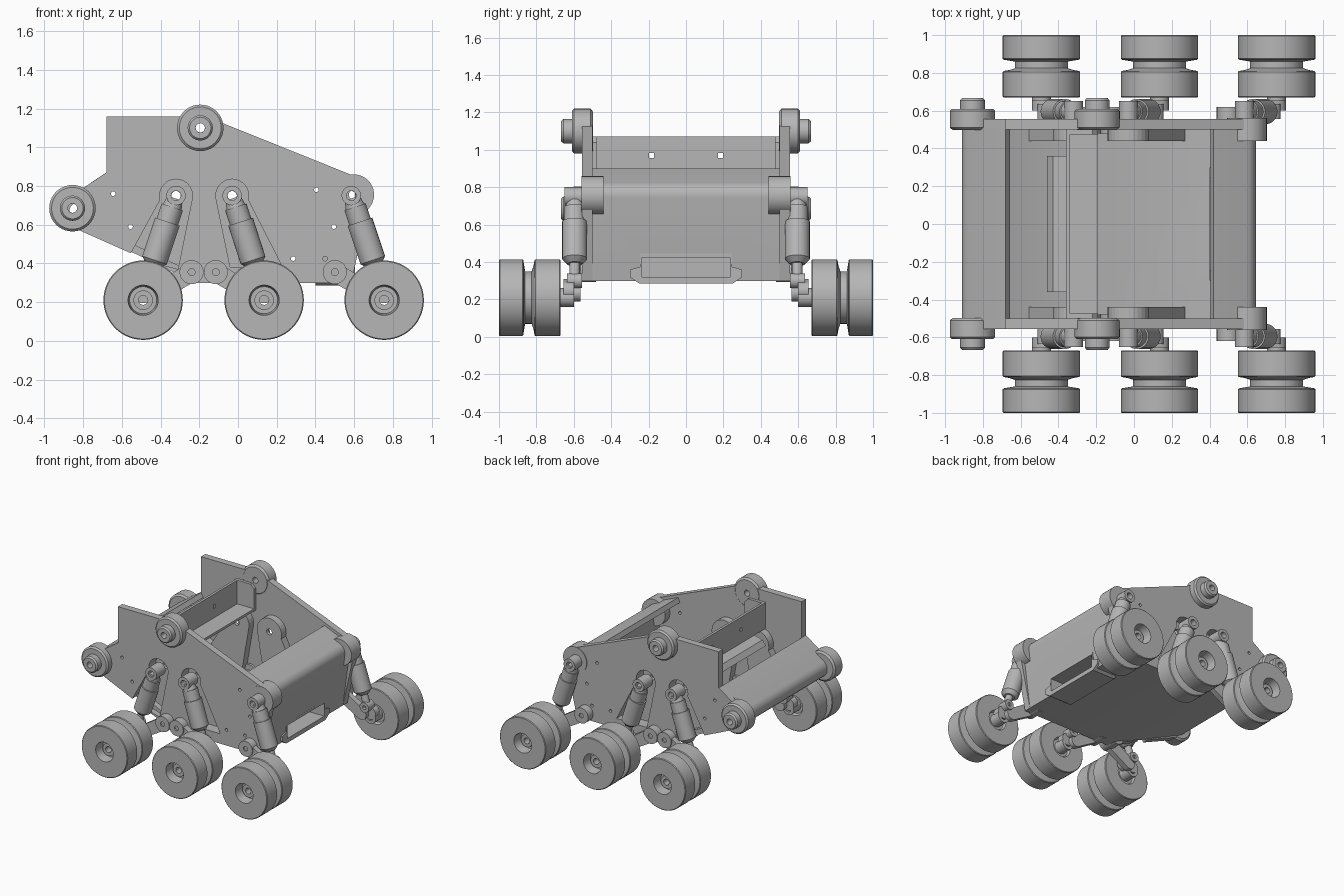
import bpy, bmesh, math
from mathutils import Vector

old = bpy.data.objects.get("Cube")
if old:
    bpy.data.objects.remove(old)

GREY = (0.47, 0.47, 0.47, 1)
mat = bpy.data.materials.new("plain_grey")
mat.use_nodes = True
mat.diffuse_color = GREY
mat.node_tree.nodes["Principled BSDF"].inputs["Base Color"].default_value = GREY


def finish(name, bm, smooth=True, mirror=True):
    bmesh.ops.recalc_face_normals(bm, faces=bm.faces)
    me = bpy.data.meshes.new(name)
    bm.to_mesh(me)
    bm.free()
    me.materials.append(mat)
    ob = bpy.data.objects.new(name, me)
    bpy.context.collection.objects.link(ob)
    if smooth:
        bpy.ops.object.select_all(action='DESELECT')
        ob.select_set(True)
        bpy.context.view_layer.objects.active = ob
        bpy.ops.object.shade_smooth_by_angle(angle=math.radians(32))
    if mirror:
        m = ob.modifiers.new("both_sides", 'MIRROR')
        m.use_axis = (False, True, False)
        m.use_mirror_merge = False
    return ob


def add_prism(bm, pts, y0, y1):
    f = bm.faces.new([bm.verts.new((x, y0, z)) for x, z in pts])
    geo = bmesh.ops.extrude_face_region(bm, geom=[f])["geom"]
    bmesh.ops.translate(bm, vec=(0, y1 - y0, 0),
                        verts=[v for v in geo if isinstance(v, bmesh.types.BMVert)])


def prism(name, pts, y0, y1, **kw):
    bm = bmesh.new()
    add_prism(bm, pts, y0, y1)
    return finish(name, bm, **kw)


def arc(cx, cz, r, a0, a1, n=12):
    step = math.radians(a1 - a0) / n
    return [(cx + r * math.cos(math.radians(a0) + i * step),
             cz + r * math.sin(math.radians(a0) + i * step)) for i in range(n + 1)]


def lathe(name, profile, x, z, n=40):
    # closed (radius, y) profile turned around an axis along y
    bm = bmesh.new()
    rings = [[bm.verts.new((x + r * math.cos(k * math.tau / n), y, z + r * math.sin(k * math.tau / n)))
              for k in range(n)] for r, y in profile]
    for a, b in zip(rings, rings[1:] + rings[:1]):
        for k in range(n):
            j = (k + 1) % n
            bm.faces.new((a[k], a[j], b[j], b[k]))
    return finish(name, bm)


def tube(name, x, z, r, y0, y1, hole=0.025):
    return lathe(name, [(hole, y0), (r, y0), (r, y1), (hole, y1)], x, z, 28)


def link(a, b, ra, rb):
    t = math.degrees(math.atan2(b[1] - a[1], b[0] - a[0]))
    return arc(*a, ra, t + 90, t + 270) + arc(*b, rb, t - 90, t + 90)


def offset(path, d):
    # mitred parallel of an open path
    out = []
    for i, p in enumerate(path):
        p = Vector(p)
        dirs = []
        if i:
            dirs.append((p - Vector(path[i - 1])).normalized())
        if i < len(path) - 1:
            dirs.append((Vector(path[i + 1]) - p).normalized())
        ns = [Vector((-v.y, v.x)) for v in dirs]
        m = sum(ns, Vector((0, 0))).normalized()
        out.append(tuple(p + m * d / max(0.4, m.dot(ns[0]))))
    return out


def cut(ob, cutter):
    m = ob.modifiers.new("cut", 'BOOLEAN')
    m.operation, m.object, m.solver = 'DIFFERENCE', cutter, 'EXACT'
    bpy.context.view_layer.objects.active = ob
    while ob.modifiers[0] != m:
        bpy.ops.object.modifier_move_up(modifier="cut")
    bpy.ops.object.modifier_apply(modifier="cut")


def teardrop(cx, r, left, right):
    return arc(cx, 0.75, r, -15, 195, 16) + [left, right]


# body tub: rounded nose at both ends, open on top
skin = ([(-0.68, 0.87)] + arc(-0.835, 0.675, 0.075, 127, 245, 8) + [(-0.21, 0.30), (0.585, 0.30)]
        + arc(0.57, 0.755, 0.075, -8, 66, 8) + [(0.42, 0.90)])
tub = prism("body_tub", skin + offset(skin, 0.04)[::-1], -0.51, 0.51, mirror=False)

# side plates with shock pockets bulging inward
outline = ([(-0.68, 1.16), (-0.68, 0.87), (-0.9, 0.72)] + arc(-0.855, 0.685, 0.09, 180, 245, 5)
           + [(-0.21, 0.30), (0.585, 0.30)] + arc(0.6, 0.76, 0.085, -8, 66, 8) + [(-0.13, 1.145), (-0.2, 1.16)])
plate = prism("side_plate", outline, 0.50, 0.555, smooth=False)
lobes = [prism("pocket_lobe_rear", teardrop(-0.32, 0.11, (-0.57, 0.48), (-0.28, 0.34)), 0.44, 0.501, smooth=False),
         prism("pocket_lobe_middle", teardrop(-0.03, 0.11, (-0.07, 0.34), (0.27, 0.34)), 0.44, 0.501, smooth=False)]

bm = bmesh.new()
add_prism(bm, teardrop(-0.32, 0.085, (-0.56, 0.44), (-0.31, 0.37)), 0.465, 0.7)
add_prism(bm, teardrop(-0.03, 0.085, (-0.04, 0.38), (0.23, 0.38)), 0.465, 0.7)
pockets = finish("pocket_cutter", bm, smooth=False, mirror=False)
bm = bmesh.new()
for x, z, r in [(-0.32, 0.75, 0.024), (-0.03, 0.75, 0.024), (0.585, 0.75, 0.024), (-0.195, 1.1, 0.024),
                (-0.855, 0.685, 0.024), (-0.645, 0.76, 0.012), (-0.555, 0.59, 0.012), (0.405, 0.78, 0.012),
                (0.495, 0.59, 0.012), (0.285, 0.425, 0.012), (0.45, 0.425, 0.012)]:
    add_prism(bm, arc(x, z, r, 0, 337.5, 15), 0.4, 0.7)
holes = finish("hole_cutter", bm, smooth=False, mirror=False)
for ob in [plate] + lobes:
    cut(ob, pockets)
    cut(ob, holes)

# nose slot: chamfered frame with an open recess
bm = bmesh.new()
for y, z in [(-0.25, 0.285), (0.25, 0.285), (0.30, 0.32), (0.30, 0.36), (0.245, 0.375),
             (0.245, 0.445), (-0.245, 0.445), (-0.245, 0.375), (-0.30, 0.36), (-0.30, 0.32)]:
    bm.verts.new((0.40, y, z))
face = bm.faces.new(bm.verts)
geo = bmesh.ops.extrude_face_region(bm, geom=[face])["geom"]
bmesh.ops.translate(bm, vec=(0.205, 0, 0), verts=[v for v in geo if isinstance(v, bmesh.types.BMVert)])
frame = finish("nose_slot_frame", bm, smooth=False, mirror=False)
slot = prism("slot_cutter", [(0.44, 0.32), (0.7, 0.32), (0.7, 0.425), (0.44, 0.425)], -0.235, 0.235,
             smooth=False, mirror=False)
cut(frame, slot)
cut(tub, slot)

# cross beam: web with two holes, bottom flange, rear lip and end tabs
web = prism("beam_web", [(-0.36, 0.87), (-0.34, 0.87), (-0.34, 1.07), (-0.36, 1.07)], -0.49, 0.49,
            smooth=False, mirror=False)
bm = bmesh.new()
for y in (-0.185, 0.185):
    r = bmesh.ops.create_cube(bm, size=0.026)
    bmesh.ops.scale(bm, vec=(8, 1, 1), verts=r["verts"])
    bmesh.ops.translate(bm, vec=(-0.35, y, 0.97), verts=r["verts"])
bolts = finish("bolt_cutter", bm, smooth=False, mirror=False)
cut(web, bolts)
prism("beam_flange", [(-0.36, 0.86), (-0.19, 0.86), (-0.19, 0.88), (-0.36, 0.88)], -0.49, 0.49, mirror=False)
prism("beam_rear_lip", [(-0.355, 0.86), (-0.43, 0.84), (-0.46, 0.80), (-0.44, 0.80), (-0.42, 0.825), (-0.355, 0.84)],
      -0.36, 0.36, mirror=False)
prism("beam_end_tab", [(-0.36, 0.86), (-0.19, 0.86), (-0.19, 1.04), (-0.22, 1.07), (-0.36, 1.07)], 0.475, 0.505)

for c in (pockets, holes, slot, bolts):
    bpy.data.objects.remove(c)

# round bosses with stepped caps
for name, x, z in [("rear_boss", -0.855, 0.685), ("top_boss", -0.195, 1.10)]:
    lathe(name, [(0.024, 0.498), (0.105, 0.498), (0.12, 0.51), (0.12, 0.598), (0.108, 0.61), (0.065, 0.61),
                 (0.065, 0.655), (0.055, 0.667), (0.024, 0.667)], x, z)
tube("front_boss", 0.598, 0.755, 0.105, 0.44, 0.56)


# suspension units: wheel, swing arm and shock
def shock(name, top, low):
    y = 0.595
    a, b = Vector((top[0], y, top[1])), Vector((low[0], y, low[1]))
    rot = (b - a).to_track_quat('Z', 'Y').to_matrix().to_4x4()
    size = (b - a).length
    bm = bmesh.new()
    for t0, t1, r0, r1 in [(0.03, 0.17, 0.04, 0.055), (0.13, 0.32, 0.058, 0.058), (0.30, 0.74, 0.067, 0.067),
                           (0.74, 0.80, 0.067, 0.04), (0.78, 1.0, 0.028, 0.028)]:
        m = rot.copy()
        m.translation = a.lerp(b, (t0 + t1) / 2)
        bmesh.ops.create_cone(bm, cap_ends=True, segments=28, radius1=r0, radius2=r1,
                              depth=(t1 - t0) * size, matrix=m)
    body = finish(name, bm)
    body.rotation_mode = 'XYZ'
    tube(name + "_eye", *top, 0.05, 0.535, 0.65)
    tube(name + "_foot", *low, 0.04, 0.555, 0.635, 0.015)


for name, pivot, axle, top in [("rear", -0.24, -0.49, -0.32), ("middle", -0.115, 0.135, -0.03),
                               ("front", 0.50, 0.755, 0.585)]:
    side = 1 if axle > pivot else -1
    lathe(name + "_wheel", [(0.024, 0.69), (0.07, 0.69), (0.08, 0.67), (0.2, 0.67), (0.205, 0.675), (0.205, 0.805),
                            (0.2, 0.81), (0.17, 0.815), (0.14, 0.825), (0.14, 0.86), (0.17, 0.865), (0.2, 0.87),
                            (0.205, 0.875), (0.205, 0.995), (0.2, 1.0), (0.078, 1.0), (0.07, 0.92), (0.05, 0.92),
                            (0.05, 0.95), (0.024, 0.95)], axle, 0.21, 56)
    tube(name + "_axle_stub", axle, 0.21, 0.05, 0.60, 0.72)
    prism(name + "_swing_arm", link((pivot, 0.355), (axle - side * 0.055, 0.235), 0.05, 0.045), 0.565, 0.61)
    prism(name + "_arm_elbow", link((axle - side * 0.055, 0.26), (axle - side * 0.0, 0.245), 0.05, 0.05), 0.60, 0.655)
    tube(name + "_arm_pivot", pivot, 0.355, 0.062, 0.48, 0.62, 0.018)
    shock(name + "_shock", (top, 0.75), (axle - side * 0.02, 0.30))
